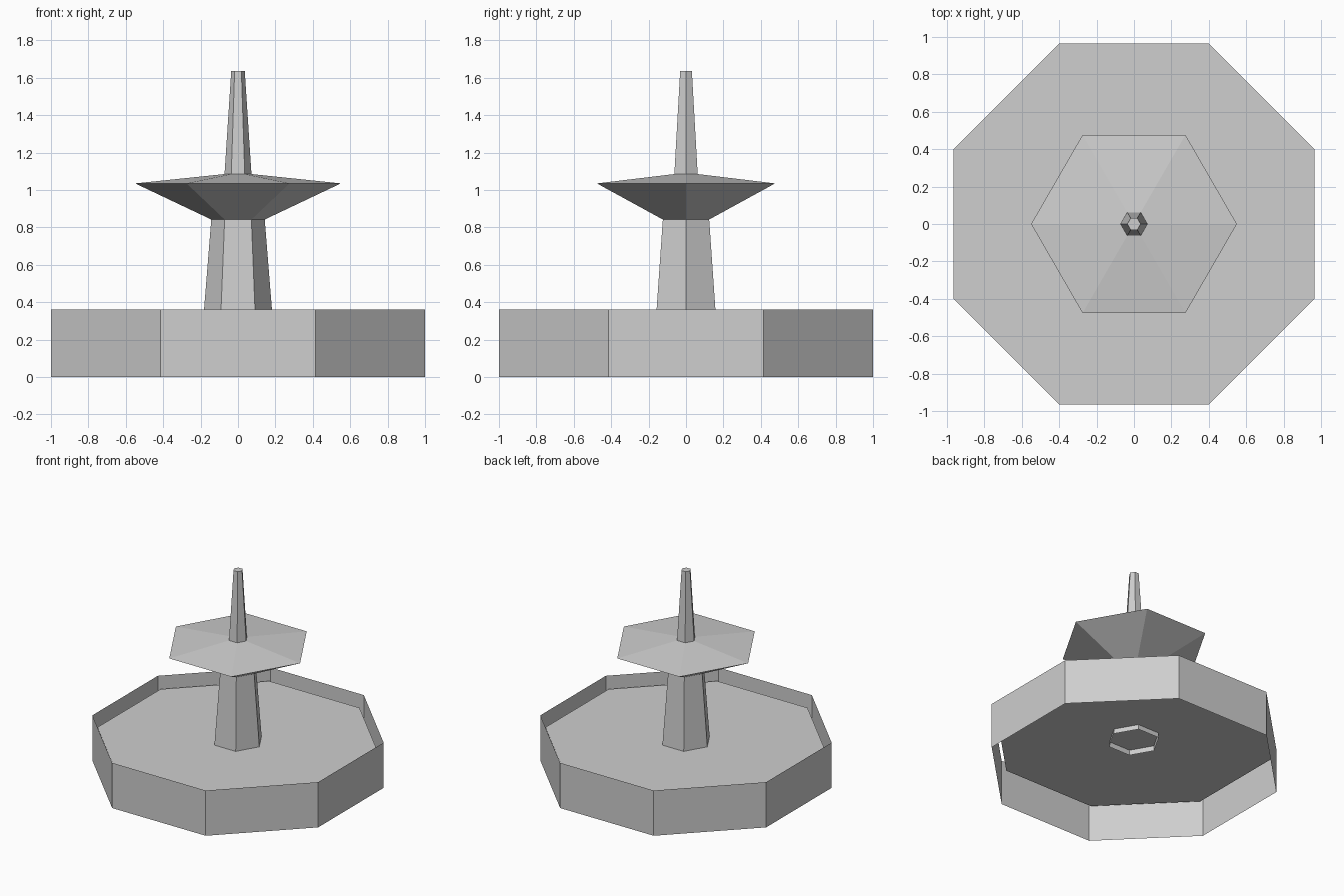
import bpy
import bmesh
import math

if "Cube" in bpy.data.objects:
    bpy.data.objects.remove(bpy.data.objects["Cube"])

stone = bpy.data.materials.new("pale_grey_stone")
stone.diffuse_color = (0.62, 0.62, 0.62, 1)
stone.use_nodes = True
stone.node_tree.nodes["Principled BSDF"].inputs["Base Color"].default_value = stone.diffuse_color


def lathe(name, sides, profile, turn=0.0, cap_top=False):
    """Stack flat-sided rings from (radius, z) pairs; radius is to the corners."""
    bm = bmesh.new()
    rings = []
    for r, z in profile:
        angles = [turn + math.tau * i / sides for i in range(sides)]
        rings.append([bm.verts.new((r * math.cos(a), r * math.sin(a), z)) for a in angles])
    for low, high in zip(rings, rings[1:]):
        for i in range(sides):
            j = (i + 1) % sides
            bm.faces.new((low[i], low[j], high[j], high[i]))
    if cap_top:
        bm.faces.new(rings[-1])
    mesh = bpy.data.meshes.new(name)
    bm.to_mesh(mesh)
    bm.free()
    mesh.materials.append(stone)
    obj = bpy.data.objects.new(name, mesh)
    bpy.context.collection.objects.link(obj)
    return obj


# Octagon corner radius for a flat-to-flat half width of 1
corner = 1 / math.cos(math.pi / 8)
eighth = math.pi / 8

# Basin: thin open wall with a slightly smaller water surface inside
lathe("basin_wall", 8, [(corner, 0), (corner, 0.362)], eighth)
lathe("water_surface", 8, [(0.965 * corner, 0.27)], eighth, cap_top=True)

# Hexagonal column, open below, reaching just under the water
lathe("column", 6, [(0.192, 0.23), (0.143, 0.842)])

# Wide shallow bowl with a gently raised top
lathe("upper_bowl", 6, [(0.143, 0.842), (0.55, 1.035), (0.072, 1.085)])

# Tapered spire
lathe("spire", 6, [(0.072, 1.085), (0.036, 1.637)], cap_top=True)
